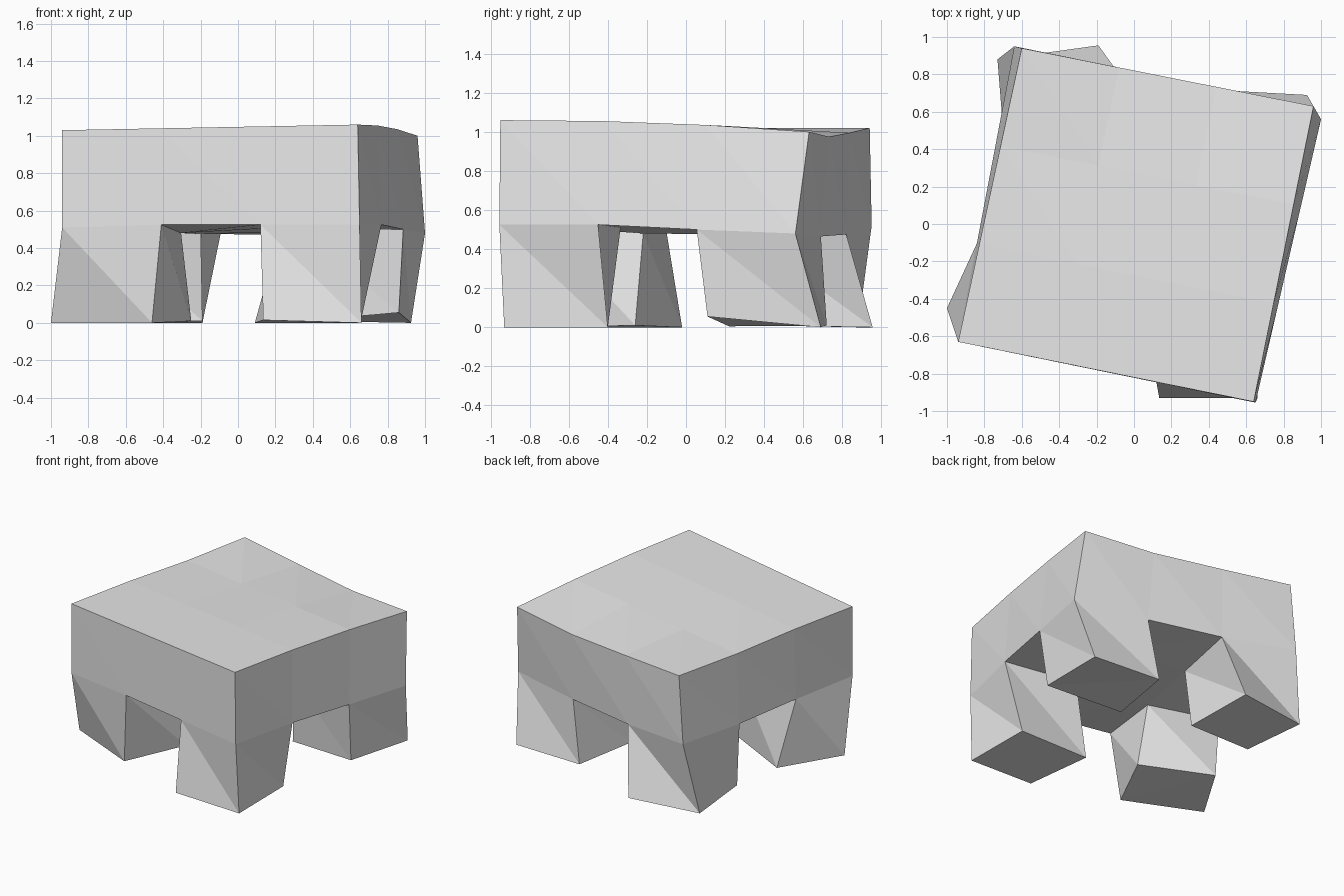
import bpy
import bmesh
from mathutils import Vector

cube = bpy.data.objects.get("Cube")
if cube:
    bpy.data.objects.remove(cube, do_unlink=True)

grey = bpy.data.materials.new("light_grey")
grey.use_nodes = True
grey.diffuse_color = (0.8, 0.8, 0.8, 1)
grey.node_tree.nodes["Principled BSDF"].inputs["Base Color"].default_value = (0.8, 0.8, 0.8, 1)


def grid(corners, heights):
    """4 x 4 points spread evenly between four corners, one height row per step back."""
    a, b, c, d = (Vector(p) for p in corners)
    pts = {}
    for j, row in enumerate(heights):
        for i, z in enumerate(row):
            p = a.lerp(b, i / 3).lerp(d.lerp(c, i / 3), j / 3)
            pts[i, j] = Vector((p.x, p.y, z))
    return pts


def wall(upper, lower):
    """Triangles around a closed loop, each panel split from upper left to lower right."""
    tris = []
    for k in range(len(upper)):
        n = (k + 1) % len(upper)
        tris.append((upper[k], lower[k], lower[n]))
        tris.append((upper[k], lower[n], upper[n]))
    return tris


def build(name, faces):
    bm = bmesh.new()
    for face in faces:
        bm.faces.new([bm.verts.new(p) for p in face])
    bmesh.ops.remove_doubles(bm, verts=bm.verts, dist=0.0005)
    mesh = bpy.data.meshes.new(name)
    bm.to_mesh(mesh)
    bm.free()
    mesh.materials.append(grey)
    obj = bpy.data.objects.new(name, mesh)
    bpy.context.collection.objects.link(obj)
    return obj


def cell(i, j):
    """Grid cell corners, counterclockwise from above."""
    return [(i, j), (i + 1, j), (i + 1, j + 1), (i, j + 1)]


# Slightly warped top and underside of the slab
top = grid([(-.94, -.63), (.64, -.95), (.96, .63), (-.6, .94)],
           [(1.03, 1.04, 1.05, 1.06), (1.03, 1.04, 1.05, 1.055),
            (1.015, 1.02, 1.03, 1.035), (1.02, .995, .975, 1.0)])
under = grid([(-.94, -.63), (.65, -.955), (1.0, .56), (-.64, .95)],
             [(.51, .525, .525, .525), (.51, .48, .51, .525),
              (.5, .475, .49, .5), (.52, .475, .465, .48)])

# Slab: top, side walls and the underside between the legs
rim = ([(i, 0) for i in range(3)] + [(3, j) for j in range(3)]
       + [(i, 3) for i in (3, 2, 1)] + [(0, j) for j in (3, 2, 1)])
faces = wall([top[k] for k in rim], [under[k] for k in rim])
for i in range(3):
    for j in range(3):
        a, b, c, d = [top[k] for k in cell(i, j)]
        faces += [(a, b, d), (b, c, d)]
        if i == 1 or j == 1:
            a, b, c, d = [under[k] for k in cell(i, j)]
            faces += [(a, d, b), (b, d, c)]
build("slab", faces)

# Four twisted legs, each growing from a corner cell of the underside
feet = {
    "front_right_leg": (0, 0, [(-1, -.45, 0), (-.46, -.69, 0), (-.25, -.26, .01), (-.74, -.02, 0)]),
    "front_left_leg": (2, 0, [(.135, -.93, .015), (.66, -.93, 0), (.655, -.4, 0), (.09, -.4, 0)]),
    "back_left_leg": (2, 2, [(.3, .22, .005), (.86, .11, .055), (.925, .69, 0), (.38, .72, .01)]),
    "back_right_leg": (0, 2, [(-.69, .38, .01), (-.19, .38, .01), (-.19, .955, 0), (-.73, .88, 0)]),
}
for name, (i, j, foot) in feet.items():
    foot = [Vector(p) for p in foot]
    a, b, c, d = foot
    build(name, wall([under[k] for k in cell(i, j)], foot) + [(a, d, b), (b, d, c)])
